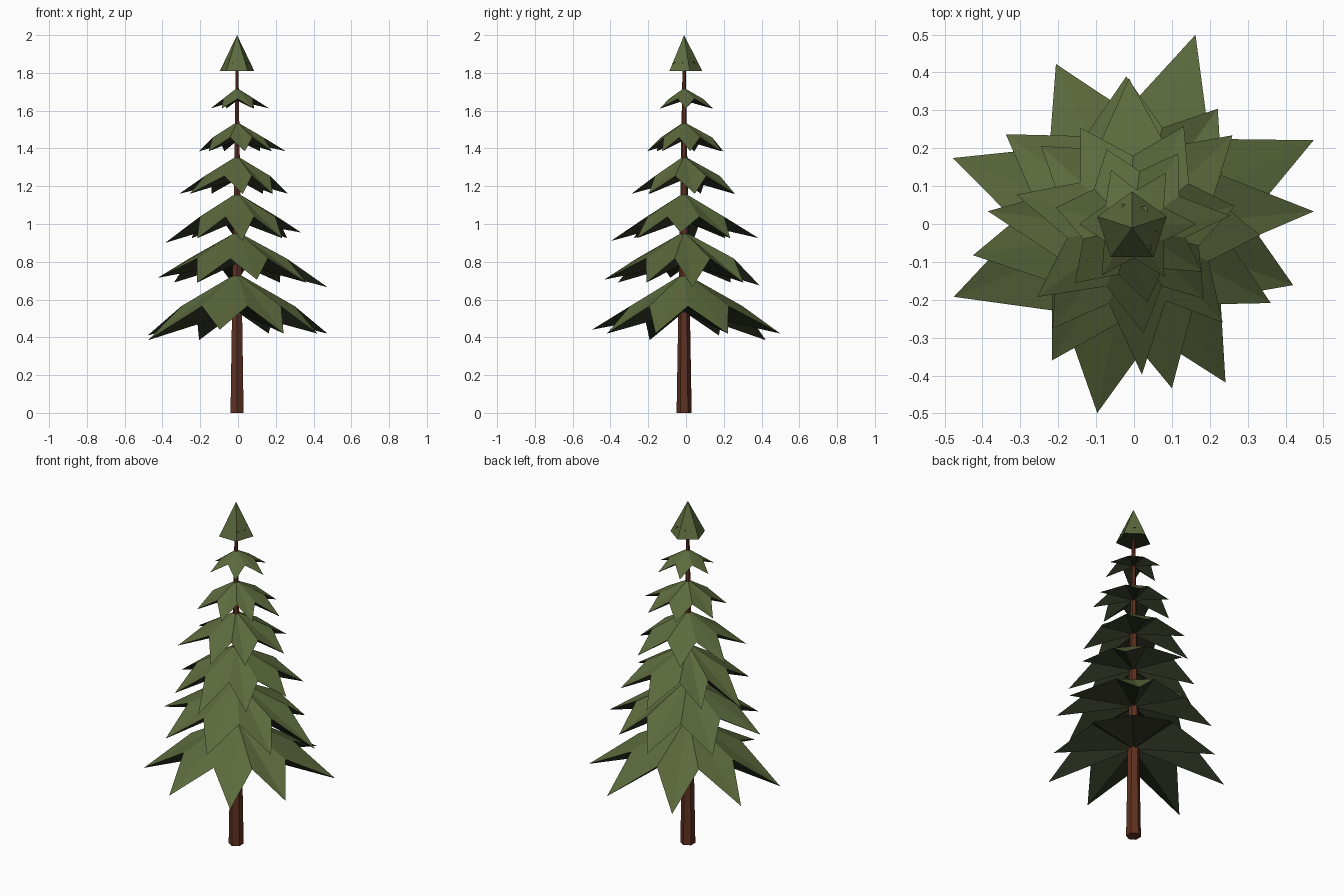
import bpy, bmesh
from math import radians, sin, cos
from mathutils import Vector

if "Cube" in bpy.data.objects:
    bpy.data.objects.remove(bpy.data.objects["Cube"], do_unlink=True)

AXIS = Vector((-0.005, -0.01, 0))   # trunk line


def material(name, rgb):
    m = bpy.data.materials.new(name)
    m.use_nodes = True
    m.diffuse_color = (*rgb, 1)
    m.node_tree.nodes["Principled BSDF"].inputs["Base Color"].default_value = (*rgb, 1)
    return m


needle_green = material("needle_green", (0.107, 0.143, 0.046))
shaded_needle_green = material("dark_needle_green", (0.03, 0.037, 0.018))
bark_brown = material("bark_brown", (0.115, 0.031, 0.015))
foliage = (needle_green, shaded_needle_green)


def finish(name, bm, mats):
    """Make the object; a second material goes on faces that look down."""
    bmesh.ops.recalc_face_normals(bm, faces=bm.faces)
    for f in bm.faces:
        f.material_index = int(len(mats) > 1 and f.normal.z < 0)
    mesh = bpy.data.meshes.new(name)
    bm.to_mesh(mesh)
    bm.free()
    for m in mats:
        mesh.materials.append(m)
    obj = bpy.data.objects.new(name, mesh)
    bpy.context.collection.objects.link(obj)


def polar(angle, radius, z):
    return Vector((radius * cos(radians(angle)), radius * sin(radians(angle)), z))


def star_tier(name, top, tip_z, notch, tips):
    """Drooping star: fan from the apex above, shallow fan below."""
    bm = bmesh.new()
    drop = top - tip_z
    apex = bm.verts.new(AXIS + Vector((0, 0, top)))
    under = bm.verts.new(AXIS + Vector((0, 0, top - drop * 0.62)))
    rim = []
    for i, (a, r, *lift) in enumerate(tips):
        b = tips[(i + 1) % len(tips)][0]
        if b <= a:
            b += 360
        rim.append(bm.verts.new(polar(a, r, tip_z + sum(lift))))
        rim.append(bm.verts.new(polar((a + b) / 2, notch, top - drop * 0.53)))
    for p, q in zip(rim, rim[1:] + rim[:1]):
        bm.faces.new((apex, p, q))
        bm.faces.new((under, q, p))
    finish(name, bm, foliage)


def frustum(name, sides, z0, z1, r0, r1, mats):
    bm = bmesh.new()
    low, high = [[bm.verts.new(AXIS + polar(90 + 360 * i / sides, r, z))
                  for i in range(sides)] for z, r in ((z0, r0), (z1, r1))]
    for i in range(sides):
        j = (i + 1) % sides
        bm.faces.new((low[i], low[j], high[j], high[i]))
    bm.faces.new(low)
    bm.faces.new(high)
    bmesh.ops.remove_doubles(bm, verts=bm.verts, dist=0.0005)
    finish(name, bm, mats)


# Trunk
frustum("trunk", 6, 0, 1.86, 0.04, 0.008, (bark_brown,))

# Branch tiers from the ground up:
# apex height, tip height, notch radius, (angle, reach, optional lift of the tip)
tiers = [
    (0.74, 0.41, 0.30, [(25, .523, .01), (72, .525, .01), (116, .47, -.025), (160, .509),
                        (202, .513, -.025), (259, .508, .03), (300, .483, .01), (339, .45, .01)]),
    (0.96, 0.69, 0.265, [(4, .476, -.025), (54, .376), (93, .39, -.015), (145, .413),
                         (191, .433, .025), (239, .42), (283, .445, .015), (330, .417)]),
    (1.165, 0.925, 0.22, [(42, .35), (92, .385), (140, .32), (175, .387, -.025),
                          (232, .35), (273, .398, -.015), (312, .35), (355, .335, .03)]),
    (1.36, 1.16, 0.18, [(10, .27), (63, .29), (119, .29), (166, .32),
                        (217, .32), (275, .29), (313, .27)]),
    (1.54, 1.385, 0.14, [(5, .255), (58, .22), (110, .21), (168, .21),
                         (225, .22), (280, .21), (325, .22)]),
    (1.72, 1.612, 0.09, [(0, .165), (58, .16), (113, .155), (180, .145),
                         (238, .16), (300, .16)]),
    # small spikes just breaking the surface of the crown
    (1.89, 1.85, 0.04, [(55, .06), (120, .062), (180, .076),
                        (248, .082), (305, .084), (343, .065)]),
]
for n, (top, tip_z, notch, tips) in enumerate(tiers, 1):
    star_tier(f"branch_tier_{n}", top, tip_z, notch, tips)

# Five-sided crown
frustum("crown", 5, 1.81, 2.0, 0.096, 0.0, foliage)
